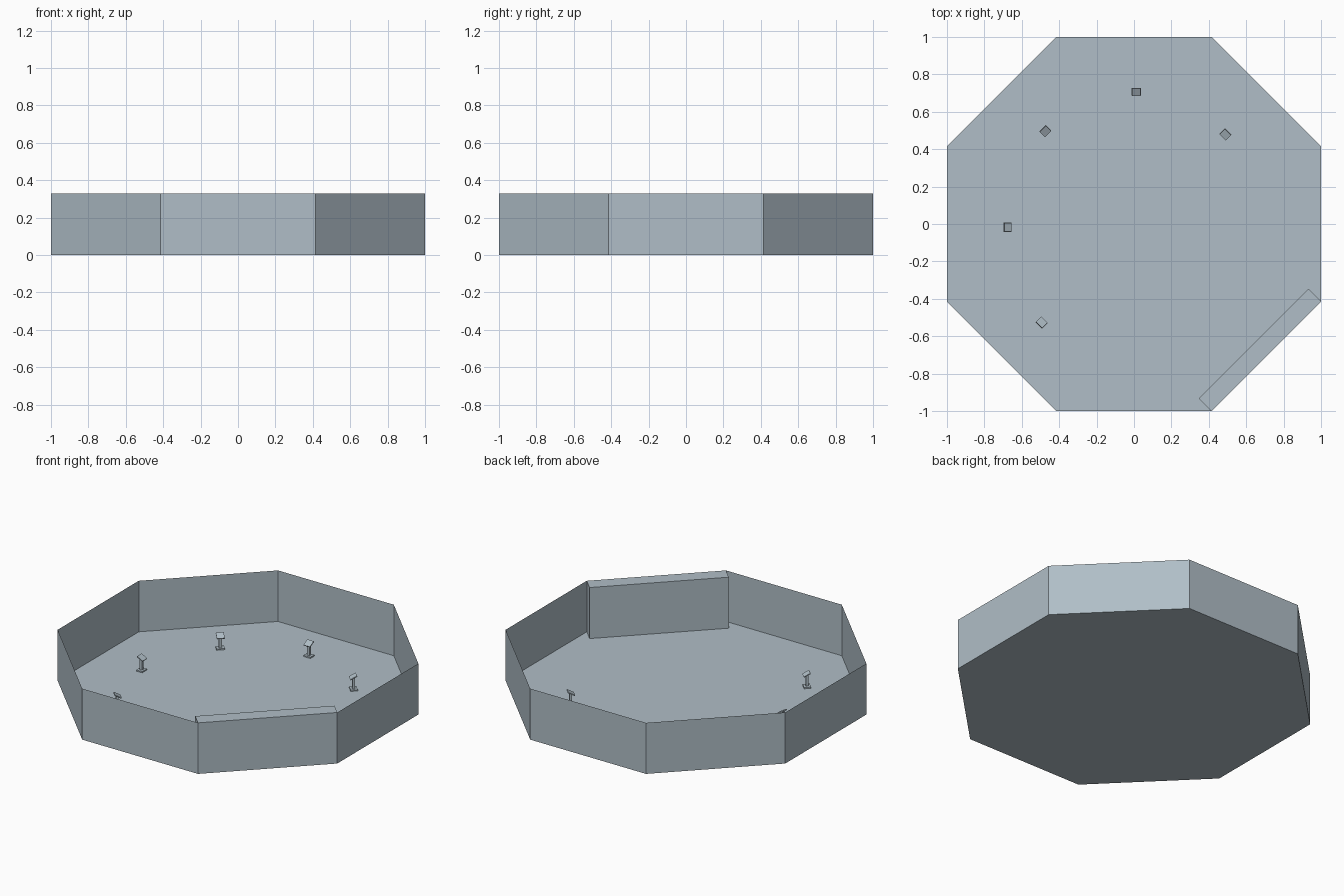
import bpy, bmesh, math
from mathutils import Matrix, Vector

if "Cube" in bpy.data.objects:
    bpy.data.objects.remove(bpy.data.objects["Cube"])

HEIGHT = 0.33
K = math.tan(math.pi / 8)

grey = bpy.data.materials.new("blue_grey")
grey.diffuse_color = (0.434, 0.515, 0.571, 1)
grey.use_nodes = True
grey.node_tree.nodes["Principled BSDF"].inputs["Base Color"].default_value = grey.diffuse_color


def finish(name, bm):
    mesh = bpy.data.meshes.new(name)
    bm.to_mesh(mesh)
    bm.free()
    mesh.materials.append(grey)
    obj = bpy.data.objects.new(name, mesh)
    bpy.context.collection.objects.link(obj)
    return obj


def box(bm, size, centre, tilt=0.0):
    m = (Matrix.Translation(centre) @ Matrix.Rotation(tilt, 4, 'Y')
         @ Matrix.Diagonal((*size, 1)))
    bmesh.ops.create_cube(bm, size=1, matrix=m)


# Octagonal corners, across-flats width of 2
radius = 1 / math.cos(math.pi / 8)
corners = [(radius * math.cos(a), radius * math.sin(a))
           for a in (math.radians(22.5 + 45 * i) for i in range(8))]

# Floor sheet
bm = bmesh.new()
bm.faces.new([bm.verts.new((x, y, 0)) for x, y in corners])
finish("floor", bm)

# Thin perimeter walls
bm = bmesh.new()
low = [bm.verts.new((x, y, 0)) for x, y in corners]
high = [bm.verts.new((x, y, HEIGHT)) for x, y in corners]
for i in range(8):
    j = (i + 1) % 8
    bm.faces.new((low[i], low[j], high[j], high[i]))
finish("perimeter_walls", bm)

# Thick wall block along the front right side
THICK = 0.095
bm = bmesh.new()
box(bm, (THICK, 2 * K, HEIGHT), (1 - THICK / 2, 0, HEIGHT / 2))
block = finish("thick_wall", bm)
block.rotation_euler.z = math.radians(-45)

# Lecterns: base, post and a desk tilted toward the room centre (local -x)
stands = [(0.49, 0.48, 45), (0.012, 0.707, 90), (-0.475, 0.497, 135),
          (-0.677, -0.017, 180), (-0.495, -0.528, 225)]
for n, (x, y, angle) in enumerate(stands, 1):
    bm = bmesh.new()
    box(bm, (0.042, 0.05, 0.008), (0, 0, 0.005))
    box(bm, (0.016, 0.018, 0.075), (0, 0, 0.045))
    box(bm, (0.045, 0.047, 0.006), (-0.002, 0, 0.085), math.radians(-28))
    stand = finish(f"lectern_{n}", bm)
    stand.location = (x, y, 0)
    stand.rotation_euler.z = math.radians(angle)
